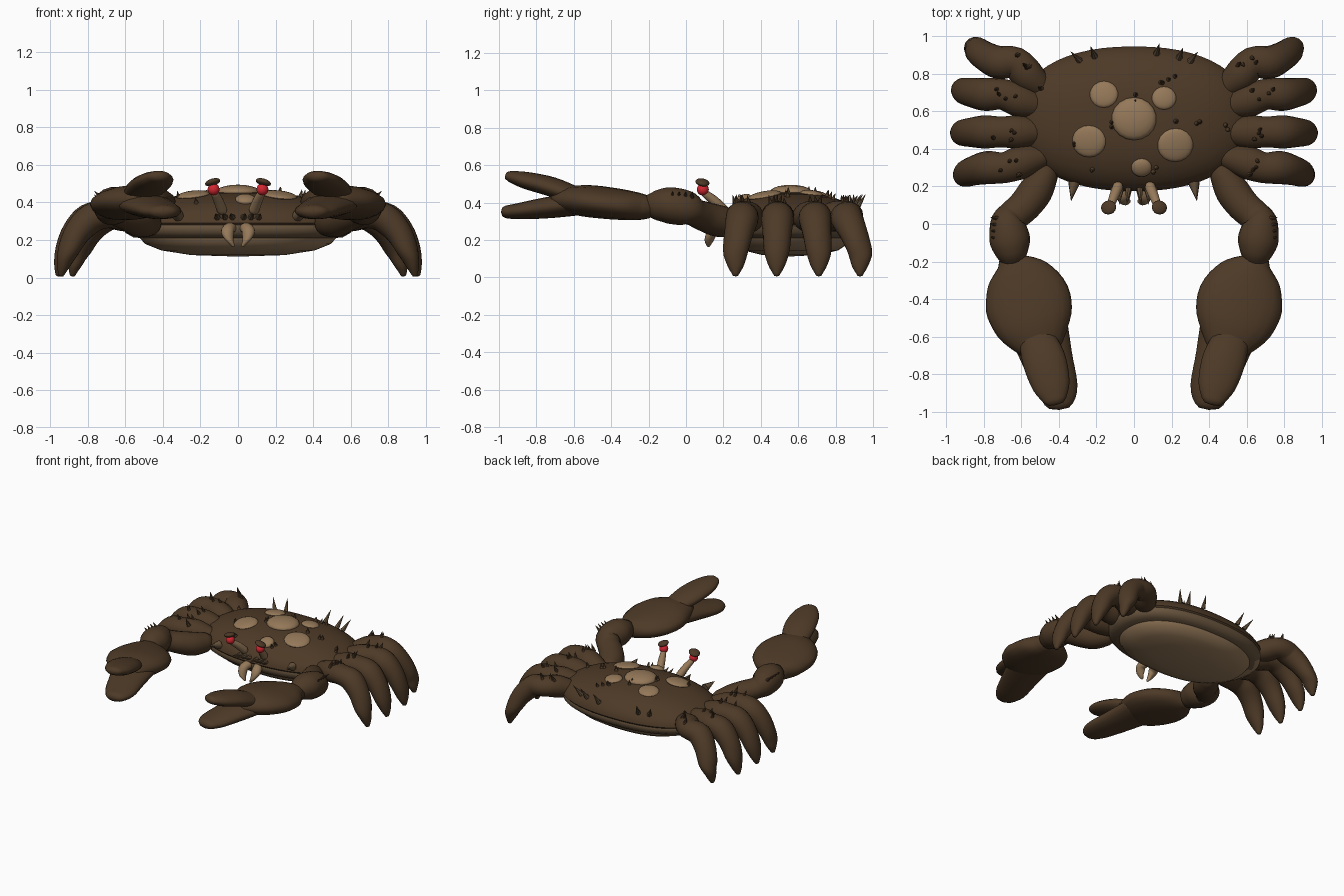
import bpy, bmesh, math, random
from mathutils import Vector, Matrix

random.seed(4)
cube = bpy.data.objects.get("Cube")
if cube:
    bpy.data.objects.remove(cube)


def material(name, colour):
    m = bpy.data.materials.new(name)
    m.use_nodes = True
    m.diffuse_color = (*colour, 1)
    bsdf = next(n for n in m.node_tree.nodes if n.type == 'BSDF_PRINCIPLED')
    bsdf.inputs["Base Color"].default_value = (*colour, 1)
    return m


BROWN = material("dark brown", (0.075, 0.042, 0.02))
RIM = material("mid brown", (0.14, 0.09, 0.048))
TAN = material("tan", (0.30, 0.19, 0.10))
RED = material("eye red", (0.65, 0.02, 0.03))
UP = Vector((0, 0, 1))


def finish(bm, name, *mats):
    bmesh.ops.recalc_face_normals(bm, faces=bm.faces)
    mesh = bpy.data.meshes.new(name)
    bm.to_mesh(mesh)
    bm.free()
    ob = bpy.data.objects.new(name, mesh)
    bpy.context.collection.objects.link(ob)
    for m in mats:
        mesh.materials.append(m)
    for o in bpy.context.selected_objects:
        o.select_set(False)
    ob.select_set(True)
    bpy.context.view_layer.objects.active = ob
    bpy.ops.object.shade_smooth_by_angle(angle=math.radians(50))
    return ob


def skin(bm, rings):
    """Bridge equal rings of points; one-point rings become poles."""
    rows = [[bm.verts.new(p) for p in r] for r in rings]
    n = max(len(r) for r in rows)
    for a, b in zip(rows, rows[1:]):
        for i in range(n):
            j = (i + 1) % n
            if len(a) == 1:
                bm.faces.new((a[0], b[i], b[j]))
            elif len(b) == 1:
                bm.faces.new((a[i], b[0], a[j]))
            else:
                bm.faces.new((a[i], b[i], b[j], a[j]))


def spline(rows, steps=4):
    """Smooth interpolation through section rows."""
    rows = [Vector(r) for r in rows]
    out = []
    for i in range(len(rows) - 1):
        p0, p1, p2 = rows[max(i - 1, 0)], rows[i], rows[i + 1]
        p3 = rows[min(i + 2, len(rows) - 1)]
        for k in range(steps):
            t = k / steps
            out.append(p1 + (p2 - p0) * (t / 2) + (2 * p0 - 5 * p1 + 4 * p2 - p3) * (t * t / 2)
                       + (3 * p1 - p0 - 3 * p2 + p3) * (t ** 3 / 2))
    return out + [rows[-1]]


def limb(name, sections, side=1, mat=BROWN, n=18):
    """Tapered tube; each section is x, y, z, half width, half thickness."""
    pts = spline([(s[0] * side, *s[1:]) for s in sections])
    pos = [Vector(p[:3]) for p in pts]
    rings = []
    last = len(pos) - 1
    for i, p in enumerate(pts):
        tan = (pos[min(i + 1, last)] - pos[max(i - 1, 0)]).normalized()
        across = tan.cross(UP).normalized()
        lift = across.cross(tan)

        def ring(scale, shift):
            return [pos[i] + tan * shift + across * (math.cos(a) * p[3] * scale)
                    + lift * (math.sin(a) * p[4] * scale)
                    for a in (math.tau * k / n for k in range(n))]
        cap = [ring(0.7, p[4] * 0.6), [pos[i] + tan * p[4] * 0.85]]
        if i == 0:
            rings += [[pos[i] - tan * p[4] * 0.85], ring(0.7, -p[4] * 0.6)]
        rings.append(ring(1, 0))
        if i == last:
            rings += cap
    bm = bmesh.new()
    skin(bm, rings)
    return finish(bm, name, mat)


def ball(name, centre, size, mat, tilt=UP):
    bm = bmesh.new()
    bmesh.ops.create_uvsphere(bm, u_segments=18, v_segments=10, radius=1)
    rot = UP.rotation_difference(Vector(tilt)).to_matrix().to_4x4()
    bm.transform(Matrix.Translation(centre) @ rot @ Matrix.Diagonal((*size, 1)))
    return finish(bm, name, mat)


def spike(name, base, direction, radius, length, mat):
    d = Vector(direction).normalized()
    bm = bmesh.new()
    bmesh.ops.create_cone(bm, cap_ends=True, segments=7, radius1=radius, radius2=0.001, depth=length)
    rot = UP.rotation_difference(d).to_matrix().to_4x4()
    bm.transform(Matrix.Translation(Vector(base) + d * length / 2) @ rot)
    return finish(bm, name, mat)


# Body outline and dome
HX, HY, CY = 0.62, 0.385, 0.56


def outline(scale, z, n=56):
    def power(v):
        return math.copysign(abs(v) ** 0.88, v)
    return [(HX * scale * power(math.cos(a)), CY + HY * scale * power(math.sin(a)), z)
            for a in (math.tau * k / n for k in range(n))]


def dome_z(x, y):
    r = min(1, math.hypot(x / HX, (y - CY) / HY))
    return 0.29 + 0.165 * (1 - r ** 2.6) ** 0.6


def dome_normal(x, y):
    e = 0.01
    return Vector(((dome_z(x - e, y) - dome_z(x + e, y)) / (2 * e),
                   (dome_z(x, y - e) - dome_z(x, y + e)) / (2 * e), 1)).normalized()


# Upper shell
bm = bmesh.new()
scales = [math.sin(math.pi / 2 * k / 10) for k in range(10, 0, -1)]
skin(bm, [outline(0.97, 0.275)] + [outline(s, 0.29 + 0.165 * (1 - s ** 2.6) ** 0.6) for s in scales]
     + [[(0, CY, 0.455)]])
finish(bm, "upper_shell", BROWN)

# Rim below the shell, with a pale patch at one end
bm = bmesh.new()
skin(bm, [outline(0.95, 0.3), outline(0.985, 0.275), outline(0.97, 0.24), outline(0.9, 0.215),
          outline(0.75, 0.205), [(0, CY, 0.2)]])
for f in bm.faces:
    f.material_index = int(f.calc_center_median().x < -0.5)
finish(bm, "shell_rim", RIM, TAN)

# Belly plate
bm = bmesh.new()
skin(bm, [outline(0.8, 0.24), outline(0.84, 0.21), outline(0.8, 0.18), outline(0.66, 0.145),
          outline(0.4, 0.12), [(0, CY, 0.112)]])
finish(bm, "belly", TAN)

# Pale warts on the shell
for x, y, r, h in ((-0.16, 0.69, 0.075, 0.02), (0.16, 0.67, 0.065, 0.02), (0, 0.56, 0.12, 0.04),
                   (-0.24, 0.44, 0.09, 0.022), (0.22, 0.42, 0.095, 0.022), (0.04, 0.3, 0.055, 0.025)):
    ball("shell_wart", (x, y, dome_z(x, y)), (r, r * 0.95, h), TAN, dome_normal(x, y))

# Small thorns scattered on the shell
for x, y in ((-0.48, 0.73), (0.2, 0.77), (0.14, 0.76), (0.02, 0.67), (-0.13, 0.53), (0.34, 0.53),
             (0.48, 0.52), (-0.22, 0.31), (0.1, 0.29), (-0.33, 0.42), (0.22, 0.55)):
    for k in range(2):
        px, py = x + random.uniform(-0.02, 0.02), y + random.uniform(-0.02, 0.02)
        spike("shell_thorn", (px, py, dome_z(px, py) - 0.01), dome_normal(px, py), 0.016, 0.045, BROWN)

# Spines along the back edge
for x, dx in ((-0.29, -0.5), (-0.21, -0.2), (0.12, 0.15), (0.24, 0.2), (0.3, 0.4)):
    y = CY + HY * (1 - (x / HX) ** 2) ** 0.5 - 0.03
    spike("back_spine", (x, y, 0.36), (dx, 0.5, 0.8), 0.018, 0.1, RIM)

# Walking legs: root y, knee y, tip y, tip x
LEGS = {"front": (0.36, 0.30, 0.265, 0.94), "second": (0.49, 0.49, 0.485, 0.955),
        "third": (0.62, 0.69, 0.71, 0.95), "rear": (0.72, 0.86, 0.93, 0.88)}
# Claw arms
ARM = [(0.47, 0.27, 0.29, 0.07, 0.07), (0.52, 0.18, 0.30, 0.09, 0.085), (0.58, 0.10, 0.325, 0.088, 0.08),
       (0.645, 0.04, 0.35, 0.085, 0.075), (0.67, 0.0, 0.37, 0.095, 0.095),
       (0.66, -0.09, 0.385, 0.108, 0.098), (0.65, -0.16, 0.385, 0.085, 0.08)]
PALM = [(0.65, -0.2, 0.375, 0.08, 0.06), (0.62, -0.27, 0.38, 0.17, 0.075), (0.57, -0.4, 0.395, 0.228, 0.085),
        (0.53, -0.54, 0.41, 0.205, 0.085), (0.49, -0.66, 0.415, 0.12, 0.065)]
LOWER = [(0.51, -0.55, 0.395, 0.16, 0.06), (0.46, -0.72, 0.375, 0.135, 0.058),
         (0.41, -0.88, 0.355, 0.112, 0.045), (0.4, -0.96, 0.35, 0.075, 0.035)]
UPPER = [(0.53, -0.58, 0.435, 0.09, 0.045), (0.48, -0.72, 0.485, 0.115, 0.052),
         (0.44, -0.86, 0.52, 0.1, 0.045), (0.42, -0.94, 0.54, 0.06, 0.03)]

for s, word in ((1, "left"), (-1, "right")):
    for label, (ry, ky, ty, tx) in LEGS.items():
        k = tx - 0.95
        limb(f"{word}_{label}_leg", [
            (0.48, ry, 0.30, 0.06, 0.06), (0.6 + k / 2, (ry + ky) / 2, 0.325, 0.088, 0.08),
            (0.7 + k, ky, 0.335, 0.082, 0.072), (0.79 + k, ky, 0.315, 0.088, 0.08),
            (0.865 + k, (ky + ty) / 2, 0.24, 0.078, 0.07), (0.915 + k, ty, 0.14, 0.068, 0.055),
            (0.94 + k, ty, 0.065, 0.045, 0.035), (0.95 + k, ty, 0.02, 0.02, 0.018)], s)
        for j in range(4):
            base = (s * (0.68 + k + random.uniform(-0.06, 0.06)), ky + random.uniform(-0.04, 0.04), 0.385)
            spike("leg_thorn", base, (s * 0.3, random.uniform(-0.4, 0.4), 1), 0.016, 0.06, BROWN)
    limb(f"{word}_arm", ARM, s)
    limb(f"{word}_palm", PALM, s)
    limb(f"{word}_lower_finger", LOWER, s)
    limb(f"{word}_upper_finger", UPPER, s)
    for j in range(4):
        spike("arm_thorn", (s * 0.72, 0.03 - j * 0.035, 0.42), (s, 0.1, 0.9), 0.016, 0.06, BROWN)

    # Eye stalk, eye and lid
    limb(f"{word}_eye_stalk", [(0.085, 0.2, 0.36, 0.028, 0.028), (0.105, 0.15, 0.41, 0.026, 0.026),
                               (0.125, 0.1, 0.45, 0.02, 0.02)], s, TAN)
    ball(f"{word}_eye", (s * 0.13, 0.09, 0.47), (0.032, 0.032, 0.032), RED)
    ball(f"{word}_eye_lid", (s * 0.135, 0.088, 0.508), (0.042, 0.038, 0.018), BROWN, (s * 0.3, 0.2, 1))

    # Mouthparts and front spines
    limb(f"{word}_mouthpart", [(0.03, 0.22, 0.27, 0.03, 0.03), (0.055, 0.15, 0.25, 0.035, 0.03),
                               (0.045, 0.125, 0.205, 0.028, 0.02), (0.025, 0.12, 0.17, 0.01, 0.008)], s, TAN)
    spike(f"{word}_cheek_spine", (s * 0.32, 0.22, 0.33), (s * 0.15, -1, 0.2), 0.032, 0.1, RIM)
    for x in (0.03, 0.07, 0.11):
        spike(f"{word}_brow_spine", (s * x, 0.19, 0.32), (s * 0.1, -1, 0.25), 0.018, 0.09, RIM)
